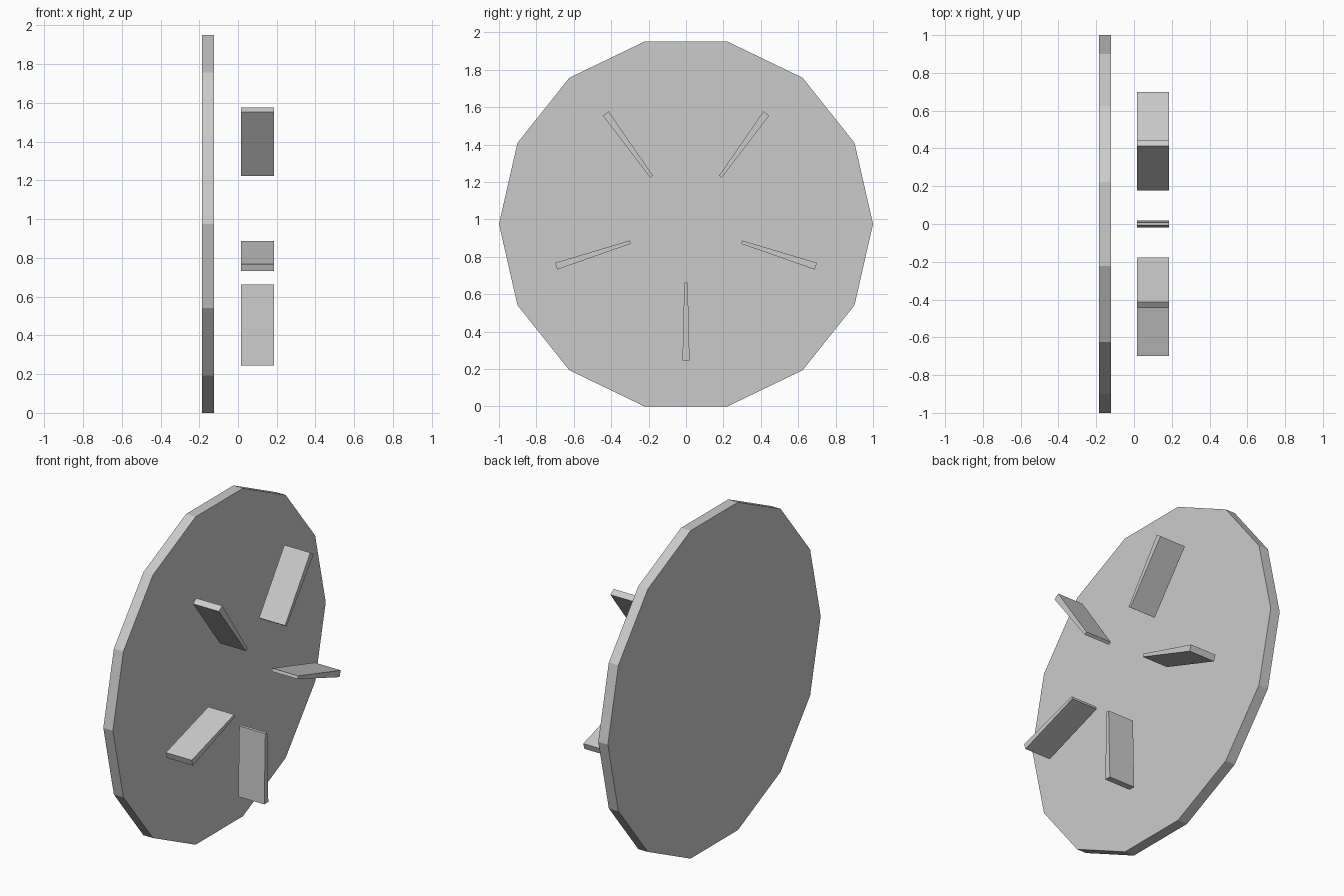
import bpy, bmesh
from math import pi, cos, sin

if "Cube" in bpy.data.objects:
    bpy.data.objects.remove(bpy.data.objects["Cube"])

CENTRE_Z = cos(pi / 14)


def extrude_x(name, profile, x0, x1):
    """Solid prism from a (y, z) profile, extruded along x."""
    bm = bmesh.new()
    face = bm.faces.new([bm.verts.new((x0, y, z)) for y, z in profile])
    ext = bmesh.ops.extrude_face_region(bm, geom=[face], use_keep_orig=True)
    verts = [g for g in ext["geom"] if isinstance(g, bmesh.types.BMVert)]
    bmesh.ops.translate(bm, verts=verts, vec=(x1 - x0, 0, 0))
    bmesh.ops.recalc_face_normals(bm, faces=bm.faces)
    mesh = bpy.data.meshes.new(name)
    bm.to_mesh(mesh)
    bm.free()
    obj = bpy.data.objects.new(name, mesh)
    bpy.context.collection.objects.link(obj)
    return obj


# Fourteen-sided backing disc
disc = [(cos(2 * pi * i / 14), CENTRE_Z + sin(2 * pi * i / 14)) for i in range(14)]
extrude_x("disc", disc, -0.186, -0.123)

# Five radial blades, tapering towards the centre
for i in range(5):
    a = -pi / 2 + i * 2 * pi / 5
    c, s = cos(a), sin(a)
    outline = [(0.313, -0.009), (0.73, -0.019), (0.73, 0.019), (0.313, 0.009)]
    blade = [(r * c - t * s, CENTRE_Z + r * s + t * c) for r, t in outline]
    extrude_x(f"blade_{i + 1}", blade, 0.015, 0.186)
